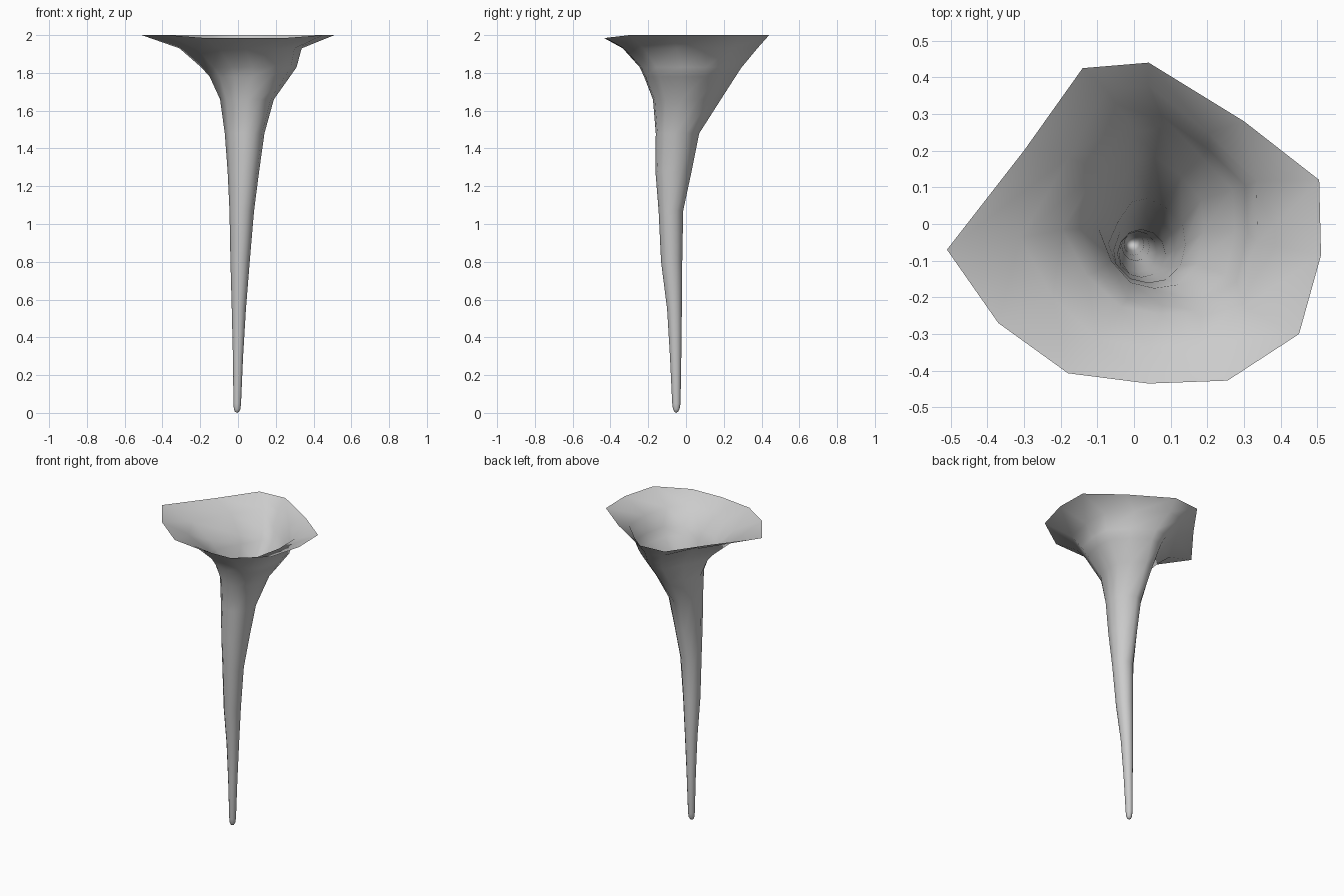
import bpy, bmesh, math

if "Cube" in bpy.data.objects:
    bpy.data.objects.remove(bpy.data.objects["Cube"])

# Irregular twelve-sided rim outline, counter-clockwise from the left corner
RIM = [(-.51, -.07), (-.37, -.27), (-.18, -.407), (.04, -.435), (.255, -.427), (.45, -.30),
       (.51, -.085), (.505, .12), (.30, .28), (.04, .44), (-.14, .425), (-.30, .20)]
N = len(RIM)

# Horn sections: z, x min, x max, y min, y max, how much the section follows the rim outline
SECTIONS = [
    (.006, -.017, .006, -.062, -.042, 0),
    (.02, -.022, .013, -.069, -.034, 0),
    (.05, -.024, .016, -.073, -.029, 0),
    (.30, -.027, .027, -.085, -.025, 0),
    (.55, -.033, .042, -.10, -.022, 0),
    (.80, -.040, .062, -.132, -.020, 0),
    (1.07, -.045, .085, -.145, -.015, .1),
    (1.28, -.055, .112, -.162, .030, .3),
    (1.48, -.070, .140, -.160, .070, .5),
    (1.66, -.095, .190, -.175, .185, .7),
    (1.78, -.150, .275, -.222, .262, .85),
    (1.83, -.195, .310, -.245, .295, .9),
    (1.93, -.310, .337, -.335, .378, 1),
]


def section_points(z, x0, x1, y0, y1, follow):
    """Blend an ellipse with the rim outline, fitted to the section's box."""
    points = []
    for k, (rx, ry) in enumerate(RIM):
        a = math.pi + math.tau * k / N
        u = math.cos(a) * (1 - follow) + rx / .51 * follow
        v = math.sin(a) * (1 - follow) + ry / .4375 * follow
        points.append([u, v])
    us, vs = zip(*points)
    return [((x0 + (u - min(us)) / (max(us) - min(us)) * (x1 - x0)),
             (y0 + (v - min(vs)) / (max(vs) - min(vs)) * (y1 - y0)), z) for u, v in points]


# Open flared horn: sections bridged into one thin surface
bm = bmesh.new()
rings = [[bm.verts.new(p) for p in section_points(*s)] for s in SECTIONS]
rings.append([bm.verts.new((x, y, 1.985 if y < -.4 else 2.0)) for x, y in RIM])
for low, high in zip(rings, rings[1:]):
    for k in range(N):
        j = (k + 1) % N
        bm.faces.new((low[k], low[j], high[j], high[k]))

# Rounded closed tip
tip = bm.verts.new((-.005, -.052, 0))
for k in range(N):
    bm.faces.new((tip, rings[0][(k + 1) % N], rings[0][k]))

for f in bm.faces:
    f.smooth = True
mesh = bpy.data.meshes.new("flared_horn")
bm.to_mesh(mesh)
bm.free()
horn = bpy.data.objects.new("flared_horn", mesh)
bpy.context.collection.objects.link(horn)
